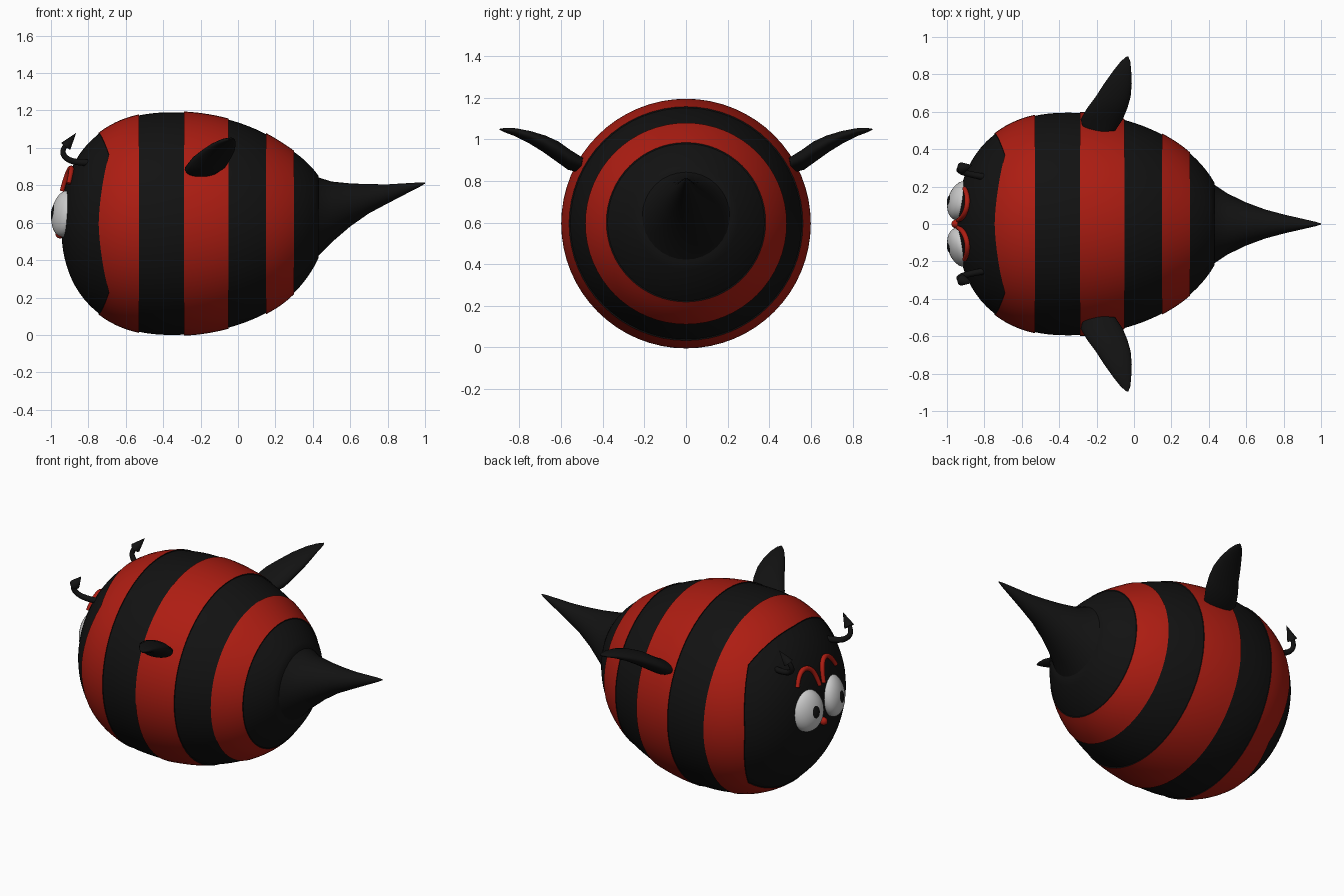
import bpy, bmesh, math
from mathutils import Vector

if "Cube" in bpy.data.objects:
    bpy.data.objects.remove(bpy.data.objects["Cube"])

def material(name, col):
    m = bpy.data.materials.new(name)
    m.diffuse_color = (*col, 1)
    m.use_nodes = True
    m.node_tree.nodes["Principled BSDF"].inputs["Base Color"].default_value = m.diffuse_color
    return m

BLACK = material("black", (0.006, 0.006, 0.006))
RED = material("red", (0.42, 0.012, 0.006))
WHITE = material("white", (0.7, 0.7, 0.7))

def smooth(ob, angle=40):
    bpy.ops.object.select_all(action='DESELECT')
    ob.select_set(True)
    bpy.context.view_layer.objects.active = ob
    bpy.ops.object.shade_smooth_by_angle(angle=math.radians(angle))

def loft(name, rings, mats, spans=None):
    """Skin closed rings of points, cap both ends; spans gives the material per strip."""
    bm = bmesh.new()
    vs = [[bm.verts.new(p) for p in r] for r in rings]
    n = len(rings[0])
    for k in range(len(vs) - 1):
        for i in range(n):
            j = (i + 1) % n
            f = bm.faces.new((vs[k][i], vs[k][j], vs[k + 1][j], vs[k + 1][i]))
            f.material_index = spans[k] if spans else 0
    bm.faces.new(vs[0])
    bm.faces.new(vs[-1])
    bmesh.ops.recalc_face_normals(bm, faces=bm.faces)
    me = bpy.data.meshes.new(name)
    bm.to_mesh(me)
    bm.free()
    for m in mats:
        me.materials.append(m)
    ob = bpy.data.objects.new(name, me)
    bpy.context.collection.objects.link(ob)
    smooth(ob)
    return ob

def ellipsoid(name, loc, size, mat, rot=(0, 0, 0)):
    bpy.ops.mesh.primitive_uv_sphere_add(segments=32, ring_count=20, location=loc, rotation=rot)
    ob = bpy.context.object
    ob.name = name
    ob.scale = size
    ob.data.materials.append(mat)
    smooth(ob)
    return ob

def tube(name, pts, radii, mat):
    cu = bpy.data.curves.new(name, 'CURVE')
    cu.dimensions = '3D'
    cu.bevel_depth = 1
    cu.bevel_resolution = 3
    cu.use_fill_caps = True
    sp = cu.splines.new('NURBS')
    sp.points.add(len(pts) - 1)
    for q, p, r in zip(sp.points, pts, radii):
        q.co = (*p, 1)
        q.radius = r
    sp.use_endpoint_u = True
    sp.order_u = 3
    sp.resolution_u = 6
    cu.materials.append(mat)
    ob = bpy.data.objects.new(name, cu)
    bpy.context.collection.objects.link(ob)

# Body outline: blunt in front of the widest point, elliptical behind it
R, XC, E = 0.595, -0.35, 2.3

def radius(x):
    if x < XC:
        return R * max(0, 1 - ((XC - x) / R) ** E) ** (1 / E)
    return R * math.sqrt(1 - ((x - XC) / 0.84) ** 2)

def front_x(r):
    return XC - R * (1 - (r / R) ** E) ** (1 / E)

N = 64
ANG = [2 * math.pi * i / N for i in range(N)]

def point(x, r, a):
    t = max(0, (x - 0.2) / 0.23)
    return (x, r * math.cos(a), 0.595 + 0.035 * min(1, t * t) + r * math.sin(a))

def face_edge(a):
    # squarish face patch with corners on the diagonals
    q = a % (math.pi / 2)
    t = min(q, math.pi / 2 - q) / (math.pi / 4)
    return -0.745 + 0.055 * t ** 1.6

rings, spans = [], []
# Face patch
for k in range(14):
    s = max(0.01, k / 13)
    ring = []
    for a in ANG:
        r = s * radius(face_edge(a))
        ring.append(point(front_x(r), r, a))
    rings.append(ring)
    spans.append(0)
# Stripes, the red ones slightly raised
stripes = [(None, -0.53, 1), (-0.53, -0.29, 0), (-0.29, -0.05, 1),
           (-0.05, 0.15, 0), (0.15, 0.30, 1), (0.30, 0.43, 0)]
for x0, x1, red in stripes:
    steps = 7
    for k in range(steps + 1):
        ring = []
        for a in ANG:
            s = face_edge(a) if x0 is None else x0
            x = s + (x1 - s) * k / steps
            ring.append(point(x, radius(x) + 0.006 * red, a))
        rings.append(ring)
        spans.append(red if k < steps else 0)
loft("striped_body", rings, [BLACK, RED], spans)

# Stinger: x, centre height, radius
sting = [(0.41, 0.628, 0.23), (0.43, 0.632, 0.21), (0.5, 0.657, 0.163), (0.6, 0.695, 0.115),
         (0.7, 0.728, 0.078), (0.8, 0.754, 0.051), (0.9, 0.783, 0.028), (0.97, 0.803, 0.012),
         (1.0, 0.812, 0.003)]
loft("stinger", [[(x, r * math.cos(a), z + r * math.sin(a)) for a in ANG[::2]]
                 for x, z, r in sting], [BLACK])

# Wing sections: y, z, leading x, trailing x, half thickness
wing = [(0.50, 0.875, -0.27, -0.10, 0.035), (0.56, 0.900, -0.285, -0.06, 0.045),
        (0.62, 0.943, -0.25, -0.035, 0.045), (0.68, 0.978, -0.205, -0.018, 0.038),
        (0.75, 1.010, -0.16, -0.012, 0.028), (0.82, 1.034, -0.11, -0.015, 0.018),
        (0.87, 1.044, -0.07, -0.02, 0.010), (0.895, 1.048, -0.04, -0.03, 0.003)]

def on_face(y, z, lift):
    return (front_x(math.hypot(y, z - 0.595)) - lift, y, z)

for side, tag in ((1, "left"), (-1, "right")):
    sections = []
    for y, z, xa, xb, t in wing:
        c, h = (xa + xb) / 2, (xb - xa) / 2
        sections.append([(c + h * math.cos(a), side * (y - 0.15 * t * math.sin(a)),
                          z + t * math.sin(a) + 0.12 * h * math.cos(a)) for a in ANG[::2]])
    loft(tag + "_wing", sections, [BLACK])

    # Eye and pupil
    ellipsoid(tag + "_eye", (-0.925, side * 0.125, 0.648), (0.068, 0.108, 0.125), WHITE,
              (0, math.radians(9), math.radians(-18 * side)))
    ellipsoid(tag + "_pupil", (-0.984, side * 0.125, 0.655), (0.015, 0.032, 0.042), BLACK,
              (0, math.radians(9), math.radians(-10 * side)))

    # Arched brow
    arc = [(0.02, 0.77), (0.03, 0.85), (0.09, 0.90), (0.16, 0.87), (0.19, 0.81)]
    tube(tag + "_brow", [on_face(side * y, z, 0.012) for y, z in arc],
         [0.012, 0.014, 0.015, 0.014, 0.012], RED)

    # Hooked antenna with a pointed barb
    stalk = [(-0.79, 0.25, 0.92), (-0.88, 0.265, 0.92), (-0.94, 0.285, 0.96),
             (-0.93, 0.30, 1.01), (-0.905, 0.305, 1.03)]
    tube(tag + "_antenna", [(x, side * y, z) for x, y, z in stalk],
         [0.018, 0.017, 0.015, 0.013, 0.012], BLACK)
    p, q = Vector((-0.92, side * 0.30, 1.01)), Vector((-0.865, side * 0.315, 1.08))
    bpy.ops.mesh.primitive_cone_add(vertices=20, radius1=0.03, depth=(q - p).length,
                                    location=(p + q) / 2,
                                    rotation=(q - p).to_track_quat('Z', 'Y').to_euler())
    barb = bpy.context.object
    barb.name = tag + "_antenna_barb"
    barb.data.materials.append(BLACK)
    smooth(barb)

# Small mouth
ellipsoid("mouth", (-0.952, 0, 0.54), (0.024, 0.022, 0.024), RED)
